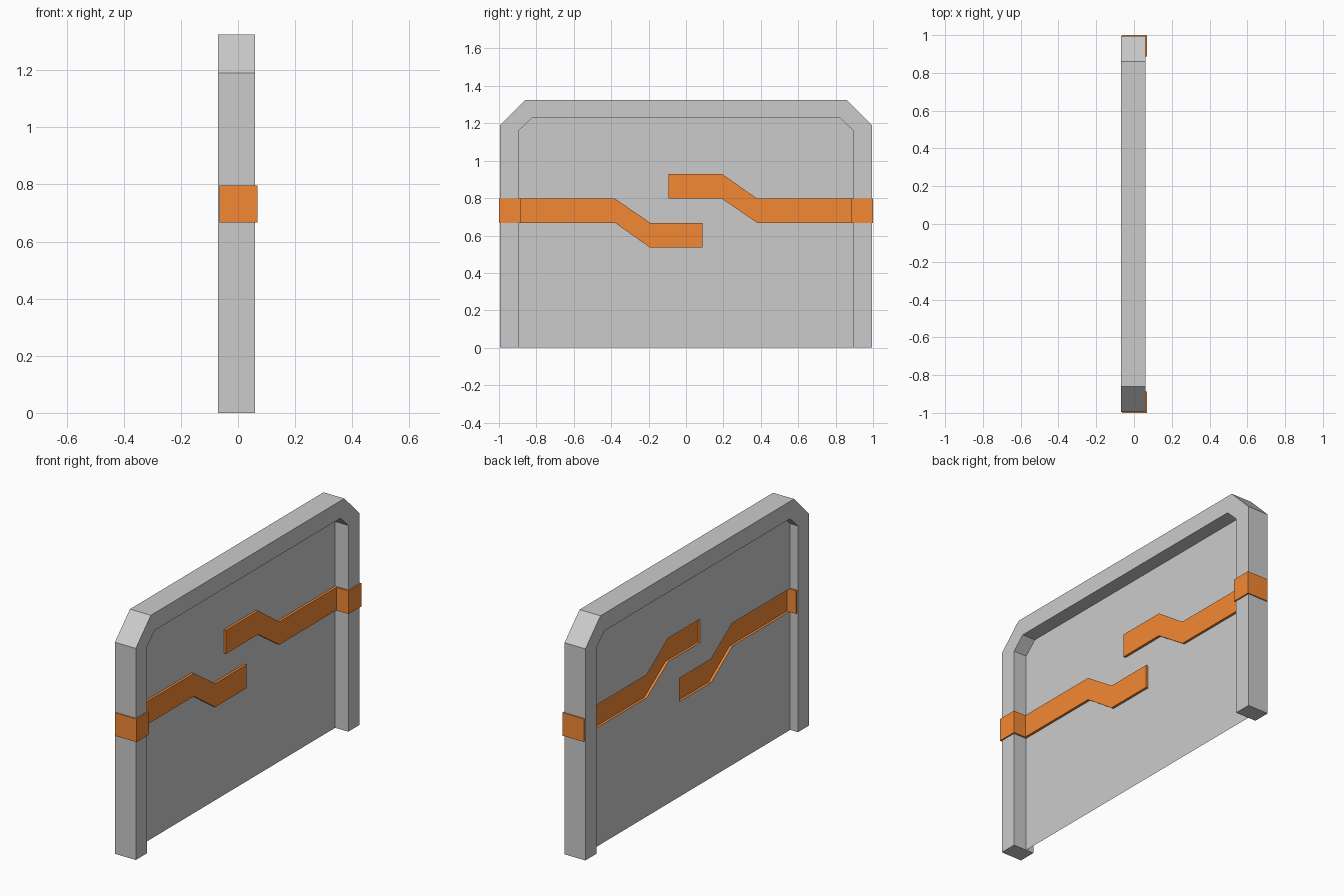
import bpy, bmesh

if "Cube" in bpy.data.objects:
    bpy.data.objects.remove(bpy.data.objects["Cube"])

DOOR_X = -0.022      # plane of the thin door sheet
RAISE = 0.014        # height of the stripes above it


def material(name, rgb):
    m = bpy.data.materials.new(name)
    m.diffuse_color = (*rgb, 1)
    m.use_nodes = True
    m.node_tree.nodes["Principled BSDF"].inputs["Base Color"].default_value = m.diffuse_color
    return m


def shape(name, polys, x0, x1=None, back=True, mat=None):
    """Sheets in the y-z plane at x0, or prisms from x0 to x1 (back cap optional)."""
    bm = bmesh.new()
    for pts in polys:
        area = sum(a[0] * b[1] - b[0] * a[1] for a, b in zip(pts, pts[1:] + pts[:1]))
        pts = pts if area > 0 else pts[::-1]
        low = [bm.verts.new((x0, y, z)) for y, z in pts]
        if x1 is None:
            bm.faces.new(low)
            continue
        high = [bm.verts.new((x1, y, z)) for y, z in pts]
        bm.faces.new(high)
        if back:
            bm.faces.new(low[::-1])
        for i in range(len(pts)):
            j = (i + 1) % len(pts)
            bm.faces.new((low[i], low[j], high[j], high[i]))
    me = bpy.data.meshes.new(name)
    bm.to_mesh(me)
    bm.free()
    ob = bpy.data.objects.new(name, me)
    bpy.context.collection.objects.link(ob)
    if mat:
        me.materials.append(mat)
    return ob


def mirror(pts):
    return [(-y, z) for y, z in pts[::-1]]


def turn(pts):
    # half turn about the middle of the stripes
    return [(-y, 1.465 - z) for y, z in pts]


orange = material("orange_paint", (0.9, 0.25, 0.035))
door_grey = material("door_grey", (0.66, 0.66, 0.66))
seam_grey = material("seam_grey", (0.95, 0.95, 0.95))

# Door frame with chamfered top corners
outer = [(-0.994, 0), (-0.994, 1.19), (-0.86, 1.325)]
inner = [(-0.895, 0), (-0.895, 1.16), (-0.825, 1.227)]
outline = outer + mirror(outer) + (inner + mirror(inner))[::-1]
shape("door_frame", [outline], -0.07, 0.06)

# Stepped seam between the two door leaves
seam_l = [(-0.014, 1.227), (-0.014, 0.965), (-0.115, 0.93), (-0.115, 0.797),
          (-0.014, 0.76), (-0.014, 0.70), (0.088, 0.667), (0.088, 0.535),
          (-0.014, 0.50), (-0.014, 0)]
seam_r = [(y + 0.022, z) for y, z in seam_l]
shape("door_seam", [seam_l + seam_r[::-1]], DOOR_X, mat=seam_grey)

# Cranked stripe edges; the right stripe is the left one turned half round
top_l = [(-0.895, 0.797), (-0.38, 0.797), (-0.19, 0.667), (0.088, 0.667)]
bot_l = [(-0.895, 0.668), (-0.38, 0.668), (-0.192, 0.535), (0.088, 0.535)]
bot_r, top_r = turn(top_l), turn(bot_l)
bot_r[-1], top_r[-1] = seam_r[3], seam_r[2]

# Door leaves, open behind the stripes
shape("left_door", [
    inner[2:] + seam_l[:6] + top_l[::-1] + inner[1:2],
    bot_l + seam_l[8:] + inner[:1]], DOOR_X, mat=door_grey)
ri = mirror(inner)
shape("right_door", [
    seam_r[:2] + top_r[::-1] + ri[1::-1],
    bot_r + seam_r[4:] + ri[2:]], DOOR_X, mat=door_grey)

# Raised stripes, hollow from the back
for name, top, bot in (("left_stripe", top_l, bot_l), ("right_stripe", top_r, bot_r)):
    shape(name, [top + bot[::-1]], DOOR_X, DOOR_X + RAISE, back=False, mat=orange)

# Bands around the frame posts
band = [(-1.0, 0.667), (-0.886, 0.667), (-0.886, 0.797), (-1.0, 0.797)]
shape("left_post_band", [band], -0.064, 0.068, mat=orange)
shape("right_post_band", [mirror(band)], -0.064, 0.068, mat=orange)
